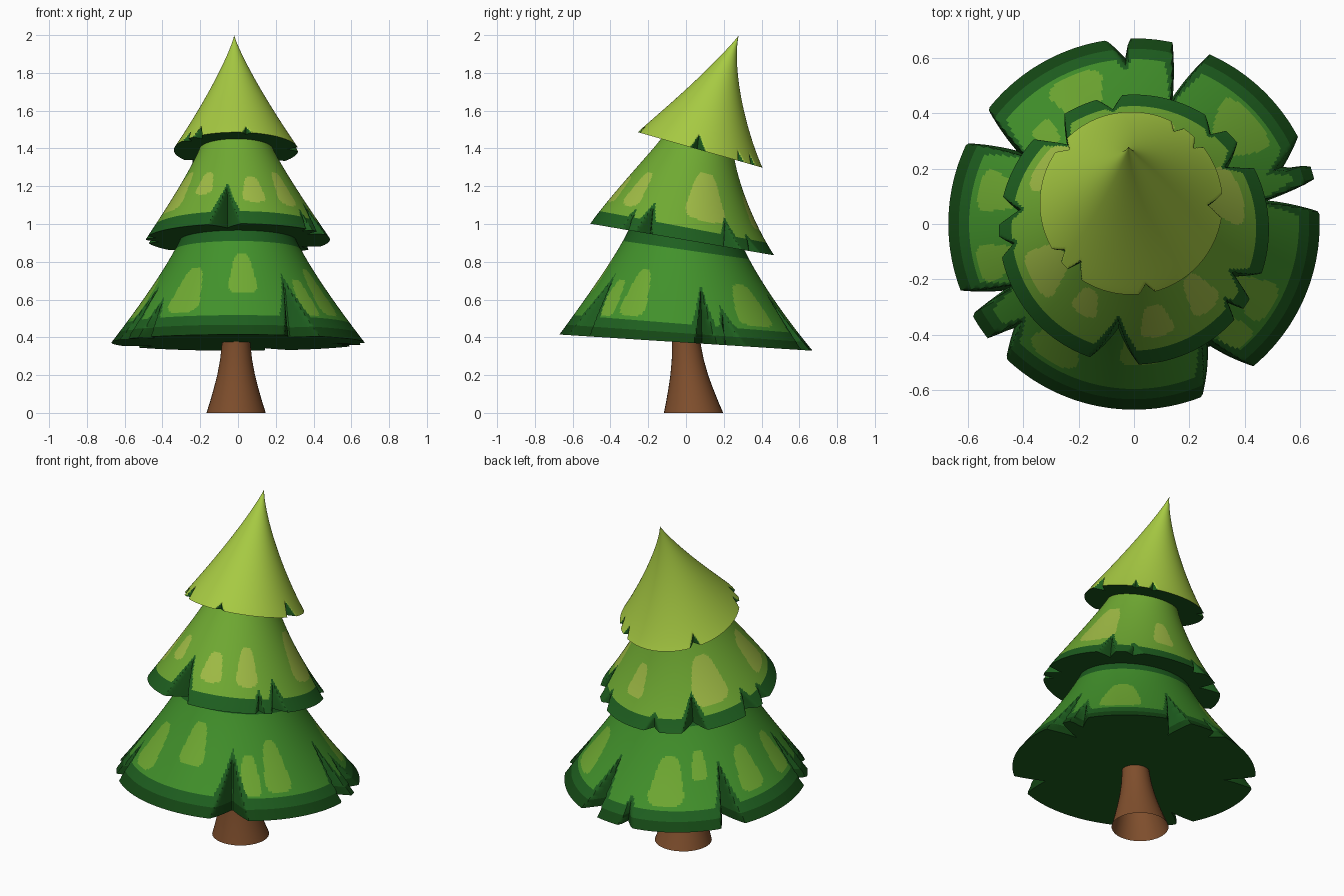
import bpy, bmesh, math

if "Cube" in bpy.data.objects:
    bpy.data.objects.remove(bpy.data.objects["Cube"])


def mat(name, rgb):
    m = bpy.data.materials.new(name)
    m.diffuse_color = (*rgb, 1)
    m.use_nodes = True
    m.node_tree.nodes["Principled BSDF"].inputs["Base Color"].default_value = m.diffuse_color
    return m


BROWN = mat("bark_brown", (0.215, 0.078, 0.026))
DEEP = mat("deep_green", (0.007, 0.062, 0.007))
DARK = mat("dark_green", (0.013, 0.115, 0.014))
MID = mat("mid_green", (0.054, 0.285, 0.024))
LEAF = mat("leaf_green", (0.160, 0.400, 0.032))
PALE = mat("pale_green", (0.350, 0.500, 0.060))
LIME = mat("lime_green", (0.385, 0.590, 0.055))


def wrap(a):
    return (a + 180) % 360 - 180


def finish(bm, name, mats):
    bmesh.ops.recalc_face_normals(bm, faces=bm.faces[:])
    me = bpy.data.meshes.new(name)
    for f in bm.faces:
        f.smooth = True
    bm.to_mesh(me)
    bm.free()
    for m in mats:
        me.materials.append(m)
    me.set_sharp_from_angle(angle=math.radians(40))
    ob = bpy.data.objects.new(name, me)
    bpy.context.collection.objects.link(ob)
    return ob


def bridge(bm, a, b):
    n = len(a)
    return [bm.faces.new((a[i], a[(i + 1) % n], b[(i + 1) % n], b[i])) for i in range(n)]


def tier(name, top, rim, power, notches, patches, base, patch_mat, band=0.84, deep=0.92,
         shade=0.0, reach_k=3.2, margin=4.0, cols=360, rows=60):
    """Leaning cone with folded notches in the rim.
    top / rim = (x, y, z, radius, slope in y); notch = (start, mid, end, radius);
    patch = (angle, half width, t top, t bottom)."""

    def notch_state(a, t):
        # valley depth at this spot, and whether it lies in the shaded fold
        cut, dark = 0.0, False
        for s, m, e, r in notches:
            depth = rim[3] - r
            reach = min(0.5, depth * reach_k)
            w = (t - 1 + reach) / reach
            d = wrap(a - m)
            width = abs(wrap(s - m)) if d > 0 else abs(wrap(e - m))
            if w > 0:
                cut = max(cut, depth * w * max(0, 1 - abs(d) / (width * w + 1e-6)))
            extra = margin * 0.012
            w2 = (t - 1 + reach + extra) / (reach + extra)
            if w2 > 0 and abs(d) < (width + margin) * w2:
                dark = True
        return cut, dark

    def colour(a, t):
        if t > deep:
            return 3
        if t > band or t < shade or notch_state(a, t)[1]:
            return 2
        for pa, hw, t0, t1 in patches:
            v = (2 * t - t0 - t1) / (t1 - t0)
            u = wrap(a - pa) / (hw * (0.8 + 0.2 * v))
            if abs(u) ** 3.5 + v ** 4 < 1:
                return 1
        return 0

    bm = bmesh.new()
    rings = []
    for k in range(rows + 1):
        t = max(k / rows, 0.002)
        bend = (1 - t) ** 1.5
        cx, cy = (rim[i] + (top[i] - rim[i]) * bend for i in (0, 1))
        cz = top[2] + (rim[2] - top[2]) * t
        rad = top[3] + (rim[3] - top[3]) * t ** power
        slope = top[4] + (rim[4] - top[4]) * t
        ring = []
        for i in range(cols):
            a = i * 360 / cols
            r = rad - notch_state(a, t)[0]
            x, y = r * math.cos(math.radians(a)), r * math.sin(math.radians(a))
            ring.append(bm.verts.new((cx + x, cy + y, cz + slope * y)))
        rings.append(ring)
    for k in range(rows):
        for i, f in enumerate(bridge(bm, rings[k], rings[k + 1])):
            f.material_index = colour((i + 0.5) * 360 / cols, (k + 0.5) / rows)
    # top point and flat underside
    for ring, centre, idx in ((rings[0], top[:3], 0), (rings[-1], rim[:3], 2)):
        c = bm.verts.new(centre)
        for i in range(cols):
            bm.faces.new((ring[i], ring[(i + 1) % cols], c)).material_index = idx
    return finish(bm, name, (base, patch_mat, DARK, DEEP))


# Trunk: flared, slightly bent, open at the foot
bm = bmesh.new()
rings = []
for z, r in ((0, 0.157), (0.06, 0.138), (0.13, 0.118), (0.2, 0.1), (0.28, 0.085), (0.36, 0.076), (0.40, 0.074)):
    cy = 0.04 * max(0, 1 - z / 0.4) ** 1.2
    rings.append([bm.verts.new((-0.01 + r * math.cos(i * math.tau / 32),
                                cy + r * math.sin(i * math.tau / 32), z)) for i in range(32)])
for lo, hi in zip(rings, rings[1:]):
    bridge(bm, lo, hi)
finish(bm, "trunk", [BROWN])

# Bottom tier
tier("bottom_branches", (0, 0, 0.96, 0.29, -0.16), (0, 0, 0.372, 0.67, -0.064), 1.2,
     [(98.6, 93, 91.5, 0.60), (78, 73, 66, 0.48), (28, 20.5, 18.5, 0.57), (13.8, 10, 3.8, 0.49),
      (-50, -58.5, -68.5, 0.51), (-133.5, -139.2, -142, 0.57), (-150.8, -153, -159, 0.53),
      (154.2, 148, 141.8, 0.50)],
     [(-122, 11, 0.4, 0.8), (-87, 10, 0.28, 0.64), (-48, 7, 0.5, 0.82), (-31, 9, 0.38, 0.8),
      (42, 14, 0.42, 0.8), (113, 12, 0.4, 0.8), (134, 6, 0.36, 0.6),
      (167, 9, 0.42, 0.78), (195, 8, 0.45, 0.8)],
     MID, LEAF, shade=0.17)

# Middle tier
tier("middle_branches", (-0.01, 0.07, 1.42, 0.185, -0.3), (0, -0.02, 0.918, 0.487, -0.172), 1.15,
     [(-88, -99, -109, 0.36), (-19, -25, -31, 0.40), (-36, -38, -42, 0.43), (40, 33, 27, 0.40),
      (58, 51, 47, 0.44), (106, 100, 95, 0.44), (138, 129, 121, 0.38), (178, 171, 166, 0.42),
      (192, 187, 183, 0.44)],
     [(-150, 12, 0.36, 0.78), (-120, 9, 0.42, 0.66), (-77, 10, 0.48, 0.76), (-47, 10, 0.4, 0.76),
      (17, 19, 0.26, 0.76), (76, 10, 0.4, 0.74), (145, 18, 0.3, 0.78), (202, 9, 0.4, 0.78)],
     LEAF, PALE, band=0.87, deep=2)

# Top tier with bent tip
tier("top_branches", (-0.02, 0.28, 2.0, 0.0, 0.0), (-0.01, 0.075, 1.392, 0.33, -0.285), 1.2,
     [(6, -3, -9, 0.27), (-75, -80, -85, 0.295), (-123, -130, -134, 0.275), (-140, -144, -150, 0.29),
      (64, 59, 55, 0.295), (46, 41, 38, 0.295), (146, 140, 135, 0.285)],
     [], LIME, PALE, band=2, deep=2, reach_k=2.2, margin=0)
